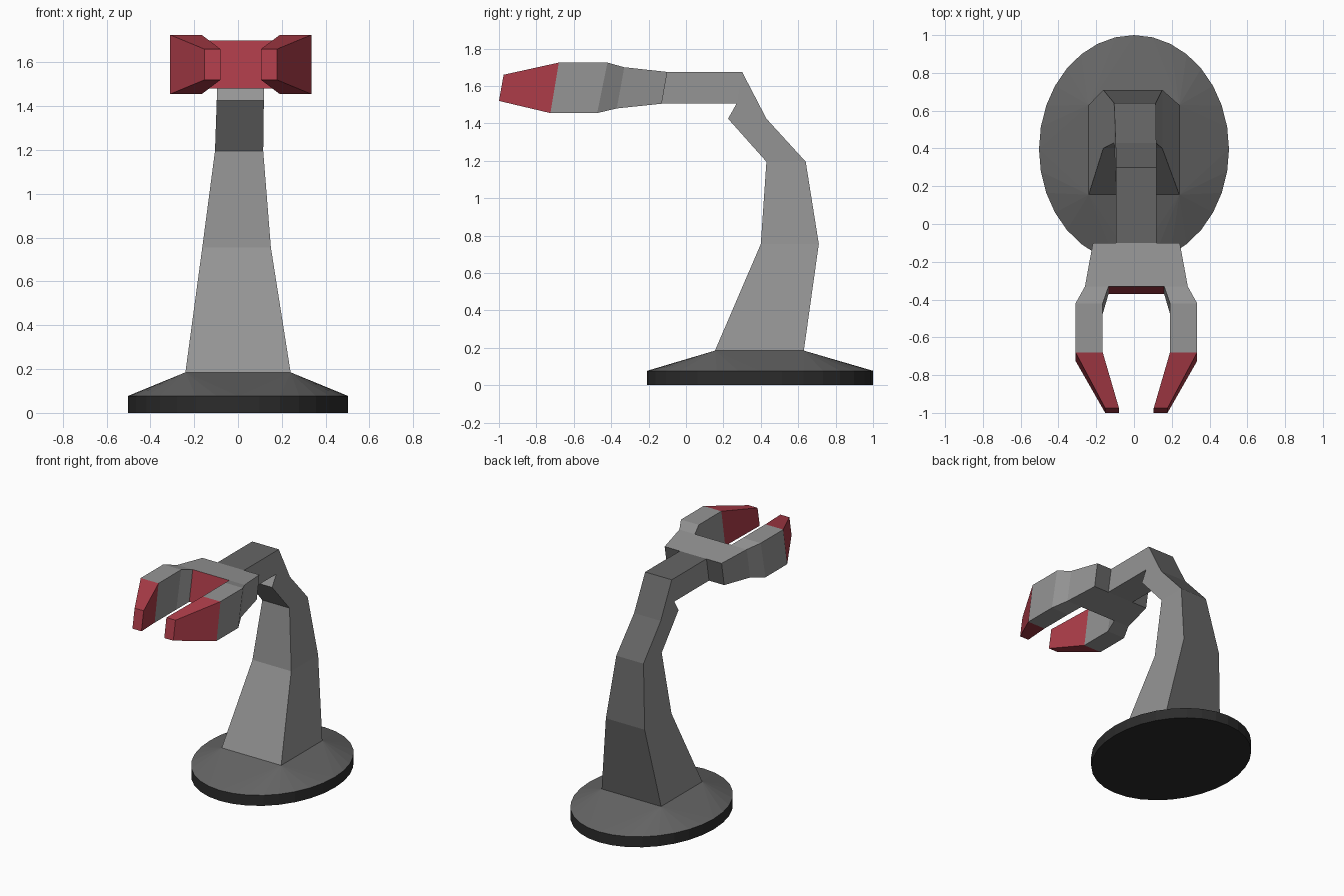
import bpy, bmesh, math

cube = bpy.data.objects.get("Cube")
if cube:
    bpy.data.objects.remove(cube, do_unlink=True)


def material(name, colour):
    m = bpy.data.materials.new(name)
    m.use_nodes = True
    m.diffuse_color = (*colour, 1)
    m.node_tree.nodes["Principled BSDF"].inputs["Base Color"].default_value = (*colour, 1)
    return m


GREY, DARK, BLACK, RED = range(4)
MATERIALS = [
    material("light grey", (0.30, 0.30, 0.30)),
    material("dark grey", (0.13, 0.13, 0.13)),
    material("near black", (0.025, 0.025, 0.025)),
    material("red", (0.41, 0.045, 0.065)),
]
CENTRE = 0.0125  # middle of the gripper


def finish(name, bm):
    bmesh.ops.recalc_face_normals(bm, faces=bm.faces[:])
    mesh = bpy.data.meshes.new(name)
    bm.to_mesh(mesh)
    bm.free()
    for m in MATERIALS:
        mesh.materials.append(m)
    obj = bpy.data.objects.new(name, mesh)
    bpy.context.collection.objects.link(obj)
    return obj


def loft(name, rings, paint, start_cap=None, end_cap=None):
    """Skin four-sided rings (x0, x1, (y, z) low, (y, z) high).
    paint(segment, side): sides are 0 low, 1 x1, 2 high, 3 x0."""
    bm = bmesh.new()
    loops = []
    for x0, x1, low, high in rings:
        corners = [(x0, *low), (x1, *low), (x1, *high), (x0, *high)]
        loops.append([bm.verts.new(c) for c in corners])
    for s, (a, b) in enumerate(zip(loops, loops[1:])):
        for j in range(4):
            k = (j + 1) % 4
            bm.faces.new((a[j], a[k], b[k], b[j])).material_index = paint(s, j)
    for loop, colour in ((loops[0], start_cap), (loops[-1], end_cap)):
        if colour is not None:
            bm.faces.new(loop).material_index = colour
    return finish(name, bm)


# Oval base plate that slopes up to the square foot of the column
bm = bmesh.new()
for z in (0, 0.077):
    for i in range(32):
        a = math.tau * i / 32
        bm.verts.new((0.503 * math.cos(a), 0.396 + 0.604 * math.sin(a), z))
for x in (-0.24, 0.24):
    for y in (0.155, 0.63):
        bm.verts.new((x, y, 0.185))
bmesh.ops.convex_hull(bm, input=bm.verts[:])
bmesh.ops.recalc_face_normals(bm, faces=bm.faces[:])
for f in bm.faces:
    f.material_index = DARK if f.normal.z > 0.1 else BLACK
finish("base", bm)

# Bent column running into the horizontal arm, darker along its back and top
loft("column_and_arm", [
    (-0.24, 0.24, (0.155, 0.185), (0.63, 0.185)),
    (-0.163, 0.15, (0.40, 0.755), (0.71, 0.755)),
    (-0.105, 0.115, (0.43, 1.195), (0.64, 1.195)),
    (-0.097, 0.118, (0.225, 1.425), (0.43, 1.425)),
    (-0.095, 0.12, (0.27, 1.505), (0.30, 1.675)),
    (-0.095, 0.12, (-0.13, 1.505), (-0.10, 1.675)),
], lambda s, j: DARK if j == 2 else GREY)

# Palm with a red inner face
PALM_BACK = ((-0.13, 1.505), (-0.10, 1.675))
PALM_FRONT = ((-0.37, 1.48), (-0.33, 1.70))
loft("palm", [
    (CENTRE - 0.23, CENTRE + 0.23, *PALM_BACK),
    (CENTRE - 0.272, CENTRE + 0.272, *PALM_FRONT),
], lambda s, j: GREY, DARK, RED)

# Two mirrored fingers with red tips
FINGER = [
    (0.147, 0.272, *PALM_FRONT),
    (0.178, 0.322, (-0.475, 1.455), (-0.42, 1.725)),
    (0.178, 0.322, (-0.725, 1.455), (-0.68, 1.725)),
    (0.092, 0.165, (-1.0, 1.52), (-0.975, 1.66)),
]
for name, side in (("left_finger", 1), ("right_finger", -1)):
    rings = [(CENTRE + side * inner, CENTRE + side * outer, low, high)
             for inner, outer, low, high in FINGER]
    loft(name, rings, lambda s, j: RED if s == 2 else GREY, None, RED)
